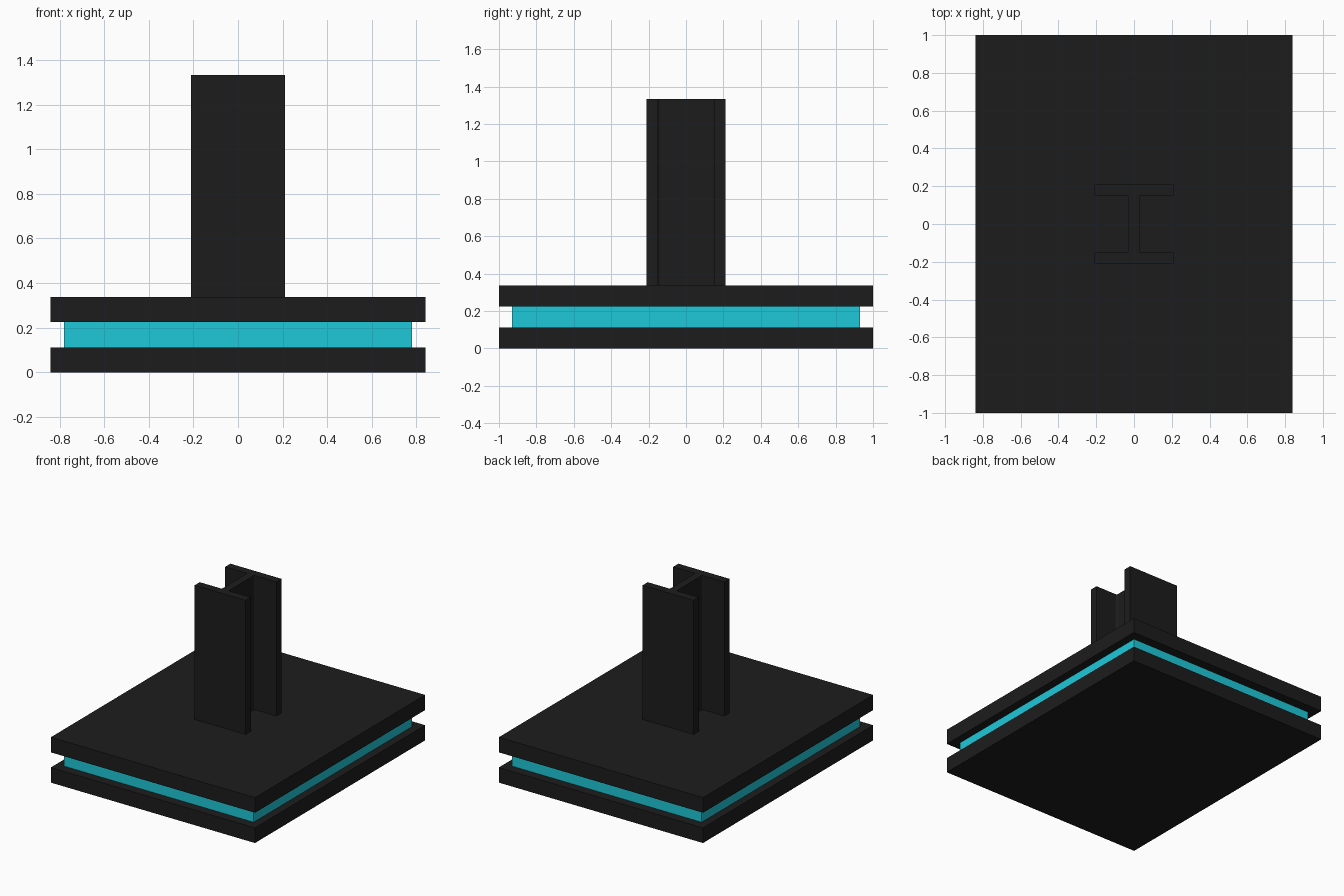
import bpy
import bmesh
from math import sin, cos, pi

if "Cube" in bpy.data.objects:
    bpy.data.objects.remove(bpy.data.objects["Cube"])


def material(name, color):
    mat = bpy.data.materials.new(name)
    mat.diffuse_color = (*color, 1)
    mat.use_nodes = True
    mat.node_tree.nodes["Principled BSDF"].inputs["Base Color"].default_value = mat.diffuse_color
    return mat


dark = material("dark_steel", (0.012, 0.012, 0.012))
cyan = material("cyan_pad", (0.013, 0.58, 0.69))


def extrude(name, profile, z0, z1, mat):
    """Solid made by raising a closed xy profile from z0 to z1."""
    bm = bmesh.new()
    face = bm.faces.new([bm.verts.new((x, y, z0)) for x, y in profile])
    top = bmesh.ops.extrude_face_region(bm, geom=[face], use_keep_orig=True)
    verts = [g for g in top["geom"] if isinstance(g, bmesh.types.BMVert)]
    bmesh.ops.translate(bm, verts=verts, vec=(0, 0, z1 - z0))
    bmesh.ops.recalc_face_normals(bm, faces=bm.faces[:])
    mesh = bpy.data.meshes.new(name)
    bm.to_mesh(mesh)
    bm.free()
    mesh.materials.append(mat)
    obj = bpy.data.objects.new(name, mesh)
    bpy.context.collection.objects.link(obj)
    return obj


def rectangle(x, y):
    return [(-x, -y), (x, -y), (x, y), (-x, y)]


# Two steel plates with the pad sandwiched between them
extrude("base_plate", rectangle(0.84, 1.0), 0, 0.112, dark)
extrude("bearing_pad", rectangle(0.78, 0.93), 0.112, 0.225, cyan)
extrude("top_plate", rectangle(0.84, 1.0), 0.225, 0.337, dark)

# I-beam column: one quarter of the section, with a small root fillet, mirrored
W, D, FLANGE, WEB, R = 0.21, 0.21, 0.15, 0.028, 0.012
fillet = [(WEB + R - R * cos(a), FLANGE - R + R * sin(a))
          for a in (i * pi / 8 for i in range(5))]
quarter = fillet + [(W, FLANGE), (W, D)]
half = [(x, -y) for x, y in reversed(quarter)] + quarter
section = half + [(-x, -y) for x, y in half]
extrude("column", section, 0.337, 1.334, dark)
